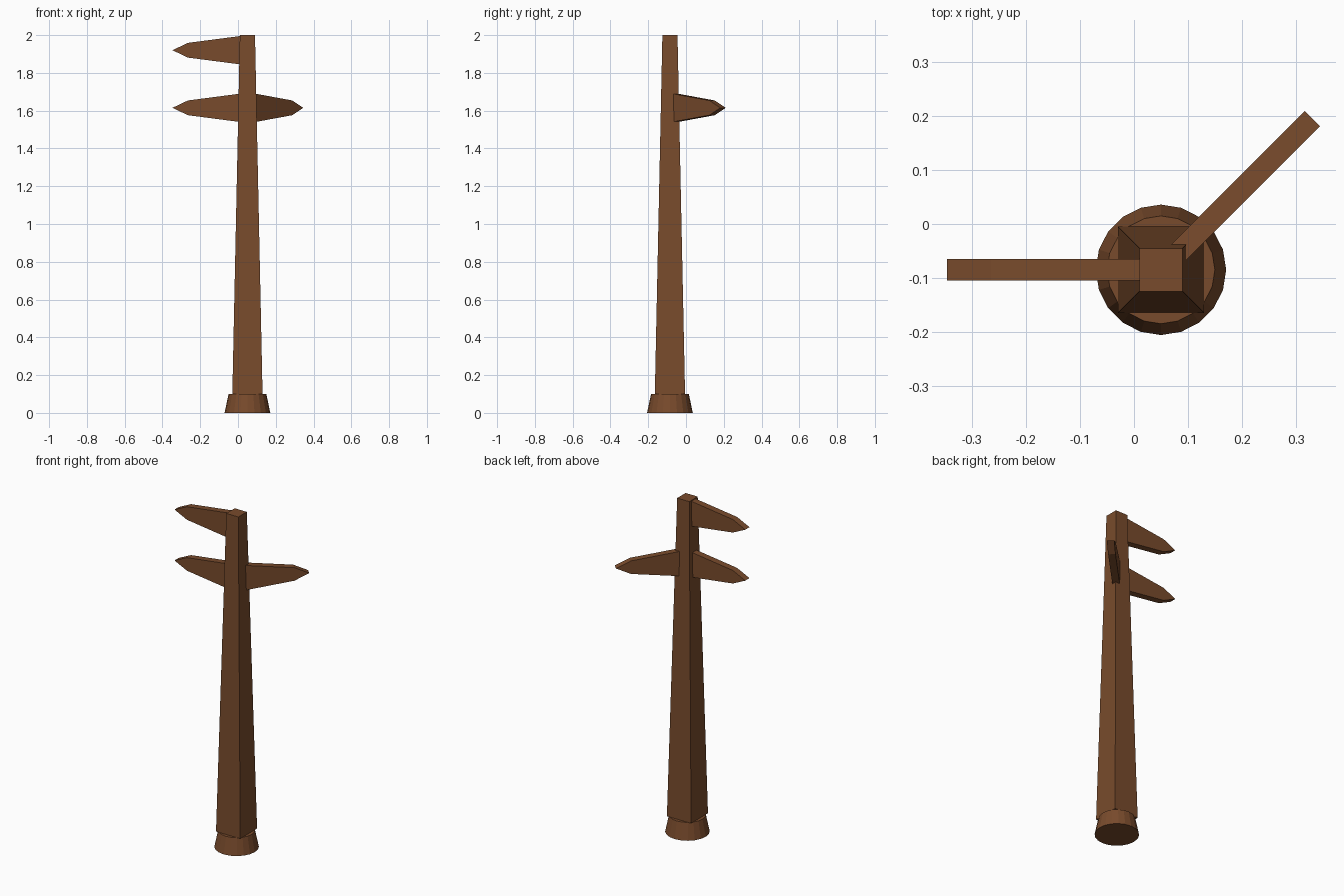
import bpy, bmesh
from math import pi
from mathutils import Matrix, Vector

if "Cube" in bpy.data.objects:
    bpy.data.objects.remove(bpy.data.objects["Cube"])

CX, CY = 0.05, -0.085          # post axis

wood = bpy.data.materials.new("brown_wood")
wood.diffuse_color = (0.19, 0.07, 0.025, 1)
wood.use_nodes = True
wood.node_tree.nodes["Principled BSDF"].inputs["Base Color"].default_value = wood.diffuse_color


def add_object(name, bm):
    bmesh.ops.recalc_face_normals(bm, faces=bm.faces)
    mesh = bpy.data.meshes.new(name)
    bm.to_mesh(mesh)
    bm.free()
    mesh.materials.append(wood)
    obj = bpy.data.objects.new(name, mesh)
    bpy.context.collection.objects.link(obj)
    return obj


def frustum(name, sides, r1, r2, z1, z2, turn=0):
    bm = bmesh.new()
    bmesh.ops.create_cone(bm, cap_ends=True, segments=sides, radius1=r1, radius2=r2,
                          depth=z2 - z1,
                          matrix=Matrix.Translation((CX, CY, (z1 + z2) / 2))
                          @ Matrix.Rotation(turn, 4, 'Z'))
    return add_object(name, bm)


def arm(name, z, angle):
    # Pointed board: wide at the post axis, tapering to a shoulder, then a tip
    half = [(0, 0.08), (0.315, 0.039)]
    outline = half + [(0.397, 0)] + [(x, -h) for x, h in reversed(half)]
    bm = bmesh.new()
    face = bm.faces.new([bm.verts.new((x, -0.02, h)) for x, h in outline])
    ext = bmesh.ops.extrude_face_region(bm, geom=[face], use_keep_orig=True)
    bmesh.ops.translate(bm, vec=Vector((0, 0.04, 0)),
                        verts=[v for v in ext["geom"] if isinstance(v, bmesh.types.BMVert)])
    bm.transform(Matrix.Translation((CX, CY, z)) @ Matrix.Rotation(angle, 4, 'Z'))
    return add_object(name, bm)


# Round foot and tapered square post
frustum("foot", 20, 0.121, 0.1, 0, 0.1)
frustum("post", 4, 0.08 * 2 ** 0.5, 0.04 * 2 ** 0.5, 0.1, 2.0, pi / 4)

# Direction boards
arm("upper_left_board", 1.92, pi)
arm("lower_left_board", 1.615, pi)
arm("lower_right_board", 1.615, pi / 4)
